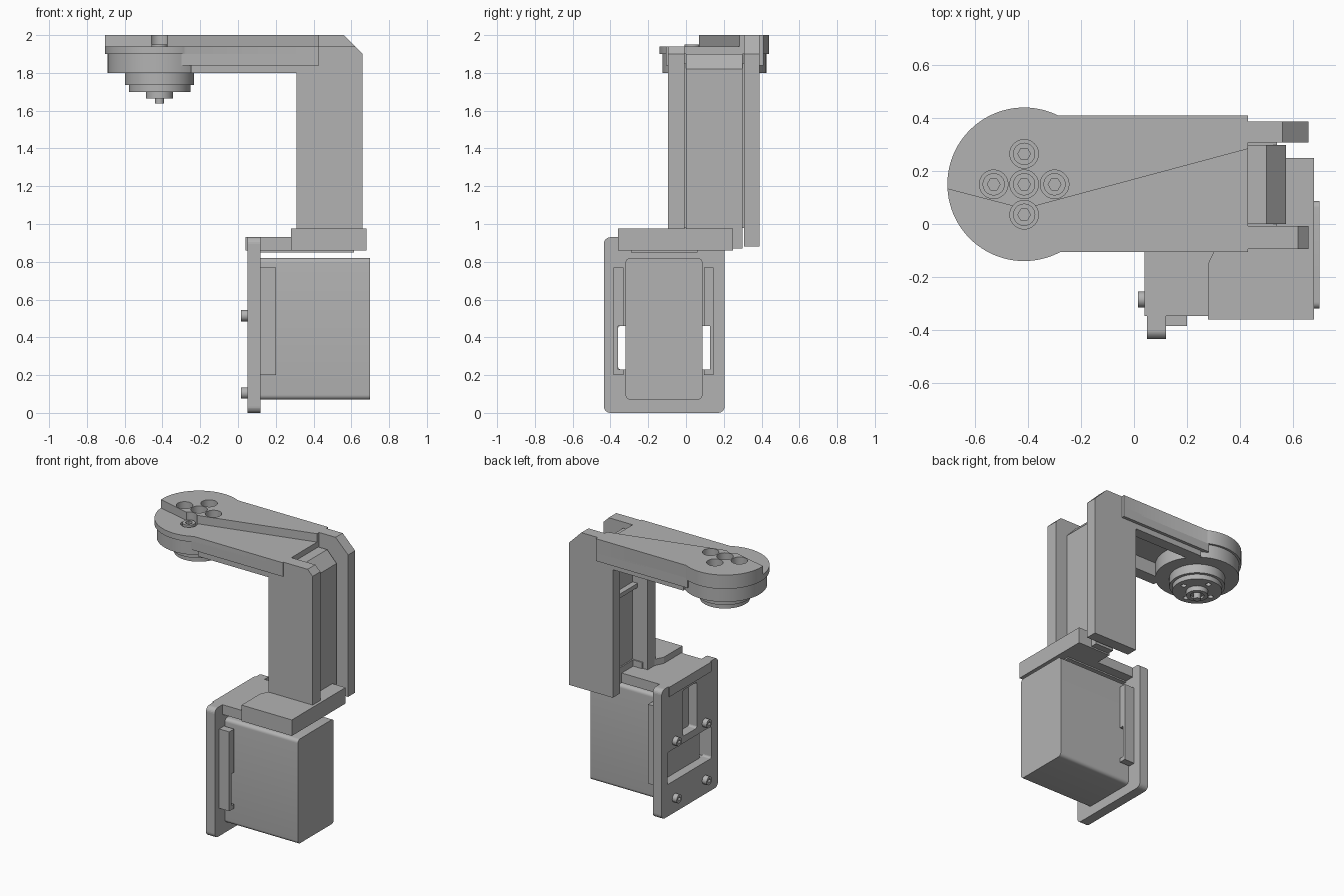
import bpy, bmesh, math
from mathutils import Matrix

cube = bpy.data.objects.get("Cube")
if cube:
    bpy.data.objects.remove(cube, do_unlink=True)

grey = bpy.data.materials.new("plain grey")
grey.use_nodes = True
COLOUR = (0.45, 0.45, 0.45, 1)
grey.diffuse_color = COLOUR
grey.node_tree.nodes["Principled BSDF"].inputs["Base Color"].default_value = COLOUR


def prism(name, outline, low, high, axis="z"):
    """Extrude an outline: (x, y) along z, (x, z) along y or (y, z) along x."""
    place = {"z": lambda a, b, c: (a, b, c),
             "y": lambda a, b, c: (a, c, b),
             "x": lambda a, b, c: (c, a, b)}[axis]
    bm = bmesh.new()
    rings = [[bm.verts.new(place(a, b, c)) for a, b in outline] for c in (low, high)]
    bm.faces.new(rings[0])
    bm.faces.new(rings[1])
    n = len(outline)
    for i in range(n):
        j = (i + 1) % n
        bm.faces.new((rings[0][i], rings[0][j], rings[1][j], rings[1][i]))
    bmesh.ops.recalc_face_normals(bm, faces=bm.faces)
    mesh = bpy.data.meshes.new(name)
    bm.to_mesh(mesh)
    bm.free()
    mesh.materials.append(grey)
    ob = bpy.data.objects.new(name, mesh)
    bpy.context.collection.objects.link(ob)
    return ob


def rect(a0, a1, b0, b1, radius=0):
    if not radius:
        return [(a0, b0), (a1, b0), (a1, b1), (a0, b1)]
    pts = []
    corners = [(a1, b1), (a0, b1), (a0, b0), (a1, b0)]
    for k, (a, b) in enumerate(corners):
        ca = a - radius if a == a1 else a + radius
        cb = b - radius if b == b1 else b + radius
        for s in range(7):
            t = math.pi / 2 * (k + s / 6)
            pts.append((ca + radius * math.cos(t), cb + radius * math.sin(t)))
    return pts


def circle(a, b, r, n=48):
    return [(a + r * math.cos(2 * math.pi * i / n), b + r * math.sin(2 * math.pi * i / n))
            for i in range(n)]


def box(name, x0, x1, y0, y1, z0, z1):
    return prism(name, rect(x0, x1, y0, y1), z0, z1)


def combine(ob, others, operation="DIFFERENCE"):
    """Apply booleans and remove the helper objects."""
    for other in others:
        mod = ob.modifiers.new("combine", "BOOLEAN")
        mod.operation, mod.solver, mod.object = operation, "EXACT", other
        bpy.context.view_layer.update()
        graph = bpy.context.evaluated_depsgraph_get()
        mesh = bpy.data.meshes.new_from_object(ob.evaluated_get(graph))
        ob.modifiers.clear()
        ob.data = mesh
        bpy.data.objects.remove(other, do_unlink=True)
    return ob


def smooth(ob):
    bpy.ops.object.select_all(action="DESELECT")
    ob.select_set(True)
    bpy.context.view_layer.objects.active = ob
    bpy.ops.object.shade_smooth_by_angle(angle=math.radians(30))


# Mounting plate with a wide window and an upright slot
plate = prism("mounting_plate", rect(-0.435, 0.205, 0, 0.93, 0.035), 0.05, 0.12, "x")
combine(plate, [
    prism("window_cutter", rect(-0.36, 0.14, 0.23, 0.46, 0.015), 0, 0.3, "x"),
    prism("slot_cutter", rect(-0.195, -0.035, 0.51, 0.84, 0.015), 0, 0.115, "x")])

# Side rails hugging the motor, thinned beside the window
for side, y0, y1 in (("front", -0.385, -0.33), ("rear", 0.095, 0.145)):
    rail = box(side + "_rail", 0.12, 0.20, y0, y1, 0.20, 0.77)
    combine(rail, [box("rail_cutter", 0.1, 0.3, -0.36, 0.128, 0.23, 0.46)])

# Base motor and its four screws
smooth(prism("base_motor", rect(-0.32, 0.087, 0.07, 0.82, 0.025), 0.115, 0.70, "x"))
for y in (-0.285, 0.055):
    for z in (0.105, 0.515):
        screw = prism("plate_screw", circle(y, z, 0.03, 32), 0.015, 0.06, "x")
        combine(screw, [prism("hex_cutter", circle(y, z, 0.015, 6), 0, 0.035, "x")])
        smooth(screw)

# Shelf and thick block under the column
box("shelf", 0.04, 0.55, -0.347, 0.13, 0.86, 0.93)
box("shelf_pad", 0.12, 0.615, -0.29, 0.06, 0.85, 0.87)
prism("column_block", [(0.28, -0.36), (0.68, -0.36), (0.68, 0.25), (0.42, 0.25),
                       (0.42, 0.0), (0.35, 0.0), (0.28, -0.15)], 0.86, 0.975)


# Bent side walls: upright leg plus horizontal arm
def wall(name, y0, y1, top, bottom):
    slope = 2.56 - top
    outline = [(-0.25, 1.80), (0.31, 1.80), (0.31, bottom), (0.66, bottom), (0.66, 1.90),
               (slope, top), (0.42, top), (0.42, 1.92), (-0.25, 1.92)]
    return prism(name, outline, y0, y1, "y")


wall("front_wall", -0.095, -0.008, 1.94, 0.93)
wall("rear_wall", 0.308, 0.388, 2.0, 0.88)

# Inner column motor between the walls
prism("column_core", [(0.43, 0.87), (0.575, 0.87), (0.575, 1.82), (0.50, 1.90), (0.43, 1.90)],
      0.0, 0.298, "y")
box("column_spacer", 0.43, 0.54, -0.02, 0.32, 0.98, 1.85)
box("column_rib", 0.39, 0.44, -0.01, 0.31, 1.50, 1.53)

# Arm cover: round end joined to a long bar with side skirts
CX, CY = -0.415, 0.15
cover = prism("arm_cover", circle(CX, CY, 0.29, 96), 1.90, 2.0)
combine(cover, [box("bar", CX, 0.43, -0.105, 0.41, 1.90, 2.0)], "UNION")
spots = [(CX, CY), (CX - 0.115, CY), (CX + 0.115, CY), (CX, CY - 0.115), (CX, CY + 0.115)]
step = prism("step_cutter", [(-0.8, 0.157), (CX, 0.057), (0.45, 0.289), (0.45, -0.3), (-0.8, -0.3)],
             1.94, 2.1)
combine(cover, [step] + [prism("bore_cutter", circle(x, y, 0.054), 1.92, 2.1) for x, y in spots])
smooth(cover)
for side, y0, y1 in (("front", -0.105, -0.09), ("rear", 0.38, 0.41)):
    box(side + "_skirt", -0.30, 0.43, y0, y1, 1.84, 1.91)

# Socket bolts in the cover
for x, y in spots:
    bolt = prism("cover_bolt", circle(x, y, 0.042, 32), 1.91, 1.95)
    combine(bolt, [prism("hex_cutter", circle(x, y, 0.024, 6), 1.925, 2.0)])
    smooth(bolt)

# Round housing and stepped output shaft below the arm
smooth(prism("arm_housing", circle(CX, CY, 0.275, 96), 1.80, 1.91))
smooth(prism("output_drum", circle(CX, CY, 0.183, 64), 1.735, 1.81))
flange = prism("output_flange", circle(CX, CY, 0.163, 64), 1.70, 1.74)
holes = [prism("hole_cutter", circle(x, y, 0.018, 16), 1.6, 1.73) for x, y in spots[1:]]
smooth(combine(flange, holes))
hub = prism("output_hub", circle(CX, CY, 0.072), 1.665, 1.71)
smooth(combine(hub, [prism("hub_cutter", circle(CX, CY, 0.045), 1.6, 1.68)]))
smooth(prism("output_pin", circle(CX, CY, 0.024, 24), 1.637, 1.71))
